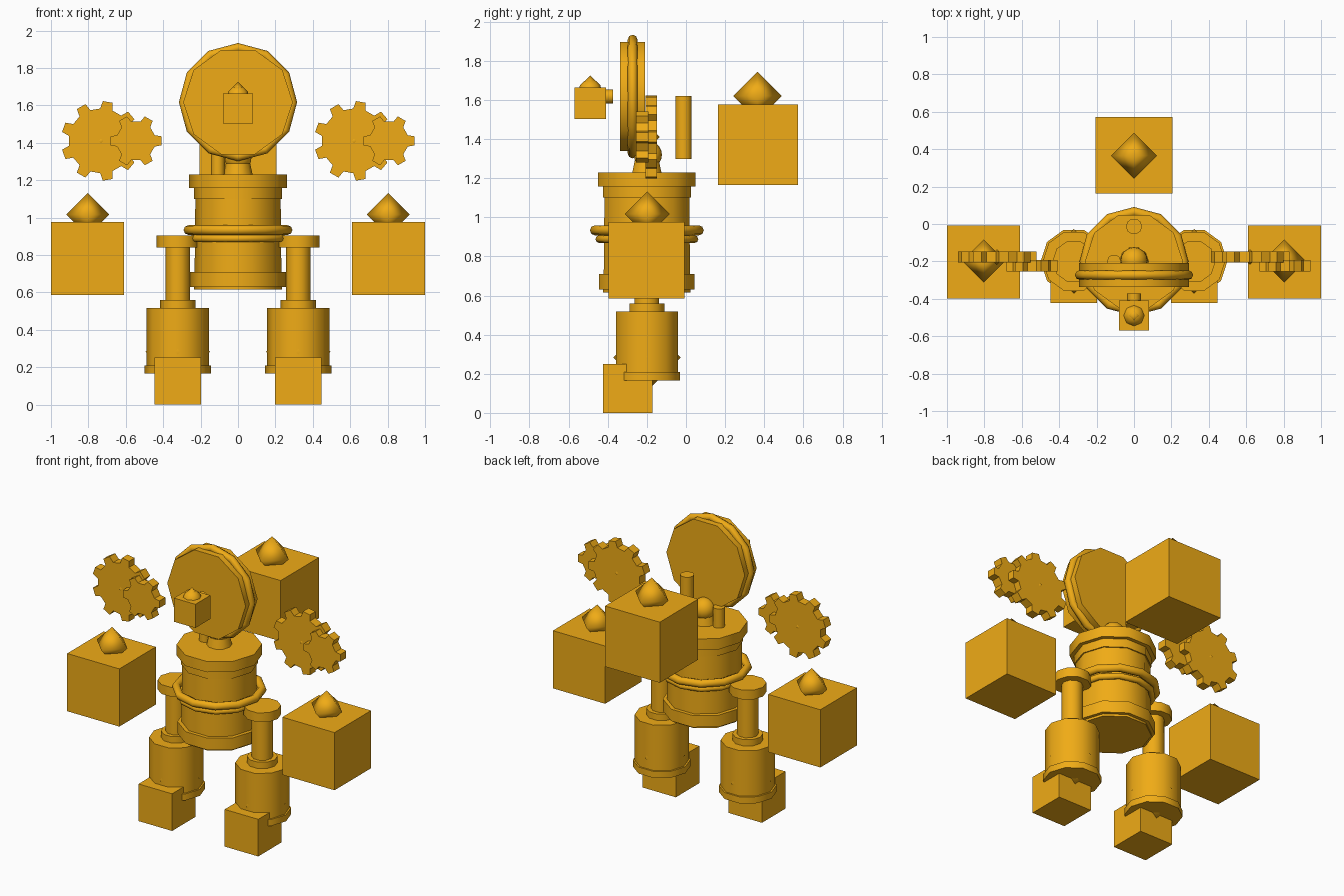
import bpy, bmesh
from math import pi, sin, cos, radians

if "Cube" in bpy.data.objects:
    bpy.data.objects.remove(bpy.data.objects["Cube"])

orange = bpy.data.materials.new("orange")
orange.diffuse_color = (0.87, 0.41, 0.008, 1)
orange.use_nodes = True
orange.node_tree.nodes["Principled BSDF"].inputs["Base Color"].default_value = orange.diffuse_color


def finish(name, bm, loc=(0, 0, 0), rot=(0, 0, 0), angle=40):
    bmesh.ops.recalc_face_normals(bm, faces=bm.faces)
    me = bpy.data.meshes.new(name)
    bm.to_mesh(me)
    bm.free()
    me.materials.append(orange)
    ob = bpy.data.objects.new(name, me)
    ob.location, ob.rotation_euler = loc, rot
    bpy.context.collection.objects.link(ob)
    bpy.ops.object.select_all(action='DESELECT')
    ob.select_set(True)
    bpy.context.view_layer.objects.active = ob
    if angle:
        bpy.ops.object.shade_smooth_by_angle(angle=radians(angle))
    return ob


def lathe(name, profile, loc=(0, 0, 0), rot=(0, 0, 0), n=10, closed=False, angle=40):
    """Revolve (radius, z) points; open profiles get end caps."""
    bm = bmesh.new()
    rings = [[bm.verts.new((r * cos(2 * pi * i / n), r * sin(2 * pi * i / n), z))
              for i in range(n)] for r, z in profile]
    pairs = list(zip(rings, rings[1:]))
    if closed:
        pairs.append((rings[-1], rings[0]))
    else:
        bm.faces.new(rings[0])
        bm.faces.new(rings[-1])
    for a, b in pairs:
        for i in range(n):
            j = (i + 1) % n
            bm.faces.new((a[i], a[j], b[j], b[i]))
    return finish(name, bm, loc, rot, angle)


def ring(name, R, r, loc, rot=(0, 0, 0)):
    prof = [(R + r * cos(2 * pi * k / 8), r * sin(2 * pi * k / 8)) for k in range(8)]
    return lathe(name, prof, loc, rot, n=12, closed=True, angle=50)


def cube(name, size, loc):
    bm = bmesh.new()
    bmesh.ops.create_cube(bm, size=size)
    return finish(name, bm, loc, angle=0)


def ball(name, r, loc, seg=4, rows=2):
    bm = bmesh.new()
    bmesh.ops.create_uvsphere(bm, u_segments=seg, v_segments=rows, radius=r)
    return finish(name, bm, loc, angle=180)


def gear(name, teeth, root, tip, x, y0, y1, z):
    bm = bmesh.new()
    step = 2 * pi / teeth
    pts = []
    for i in range(teeth):
        for f, r in ((-.28, root), (-.22 * root / tip, tip), (.22 * root / tip, tip), (.28, root)):
            a = (i + f) * step
            pts.append((r * cos(a), r * sin(a)))
    front = [bm.verts.new((px, y0, pz)) for px, pz in pts]
    back = [bm.verts.new((px, y1, pz)) for px, pz in pts]
    bm.faces.new(front)
    bm.faces.new(back)
    for i in range(len(pts)):
        j = (i + 1) % len(pts)
        bm.faces.new((front[i], front[j], back[j], back[i]))
    return finish(name, bm, (x, 0, z), angle=0)


Y = -0.2
FACE = (pi / 2, 0, 0)

# Torso barrel with rims and belt rings
lathe("torso", [(.235, .615), (.235, .63), (.257, .63), (.257, .71), (.232, .71),
                (.228, 1.10), (.236, 1.10), (.236, 1.157), (.262, 1.157), (.262, 1.23)], (0, Y, 0))
ring("belt_upper", .265, .026, (0, Y, .933))
ring("belt_lower", .243, .02, (0, Y, .888))

# Neck, ball joint and pipes
lathe("neck", [(.08, 1.22), (.065, 1.29)], (0, Y, 0))
ball("neck_ball", .072, (0, Y + .005, 1.32), 16, 10)
lathe("short_pipe", [(.037, 1.2), (.037, 1.36)], (-.107, Y, 0))
lathe("tall_pipe", [(.043, 1.297), (.043, 1.62)], (0, -.013, 0))

# Disc head with rim, stub and box nose
HZ = 1.617
lathe("head_disc", [(.293, -.064), (.293, .064)], (0, -.273, HZ), FACE)
ring("head_rim", .291, .025, (0, -.273, HZ), FACE)
lathe("nose_stub", [(.037, -.05), (.037, .05)], (0, -.422, HZ), FACE)
cube("nose_box", .16, (0, -.49, 1.582))
ball("nose_dome", .06, (0, -.49, 1.645), 8, 6)
ball("nose_gem", .048, (0, -.49, 1.677))

# Legs, feet and hand boxes on both sides
for s, side in ((-1, "left"), (1, "right")):
    x = s * .322
    lathe(side + "_leg_shaft", [(.094, .50), (.094, .56), (.066, .56), (.066, .84),
                                (.114, .84), (.114, .903)], (x, Y, 0))
    lathe(side + "_lower_leg", [(.177, .166), (.177, .21), (.166, .21), (.166, .517)], (x, Y, 0))
    ball(side + "_ankle_gem", .173, (x, Y, .283))
    cube(side + "_foot", .251, (x, -.298, .1255))
    cube(side + "_hand_box", .39, (s * .805, -.202, .78))
    ball(side + "_hand_gem", .115, (s * .803, -.198, 1.016))

# Pack box behind
cube("back_box", .41, (0, .368, 1.371))
ball("back_gem", .124, (0, .365, 1.62))

# Shoulder gear pairs, repeated by translation
for gx, side in ((-.733, "left"), (.62, "right")):
    gear(side + "_large_gear", 9, .173, .213, gx, -.207, -.147, 1.41)
    gear(side + "_small_gear", 6, .105, .139, gx + .187, -.255, -.192, 1.41)
    ball(side + "_gear_hub", .042, (gx, -.177, 1.41))
